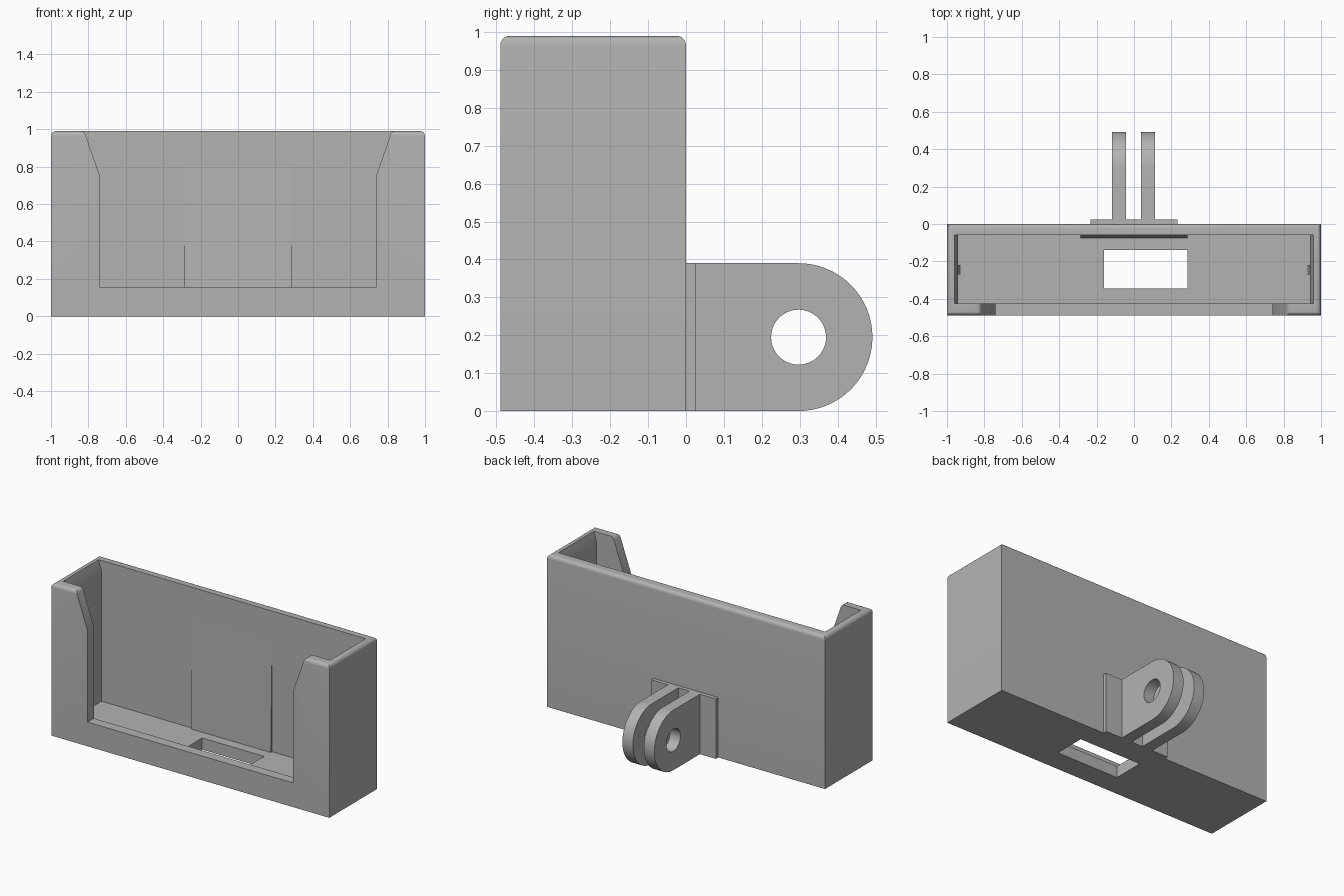
import bpy, bmesh, math
from mathutils import Vector

cube = bpy.data.objects.get("Cube")
if cube:
    bpy.data.objects.remove(cube, do_unlink=True)

grey = bpy.data.materials.new("plain grey plastic")
grey.use_nodes = True
grey.diffuse_color = (0.45, 0.45, 0.45, 1)
grey.node_tree.nodes["Principled BSDF"].inputs["Base Color"].default_value = (0.45, 0.45, 0.45, 1)


def prism(name, profile, axis, lo, hi):
    """Extrude a closed 2D profile along x, y or z, from lo to hi."""
    place = {"x": lambda a, b, d: (d, a, b),
             "y": lambda a, b, d: (a, d, b),
             "z": lambda a, b, d: (a, b, d)}[axis]
    bm = bmesh.new()
    face = bm.faces.new([bm.verts.new(place(a, b, lo)) for a, b in profile])
    new = bmesh.ops.extrude_face_region(bm, geom=[face])["geom"]
    moved = [g for g in new if isinstance(g, bmesh.types.BMVert)]
    bmesh.ops.translate(bm, verts=moved, vec=Vector(place(0, 0, hi - lo)))
    bmesh.ops.recalc_face_normals(bm, faces=bm.faces[:])
    mesh = bpy.data.meshes.new(name)
    bm.to_mesh(mesh)
    bm.free()
    mesh.materials.append(grey)
    obj = bpy.data.objects.new(name, mesh)
    bpy.context.collection.objects.link(obj)
    return obj


def rect(a0, a1, b0, b1):
    return [(a0, b0), (a1, b0), (a1, b1), (a0, b1)]


def arc(ca, cb, r, start, end, steps):
    angles = [math.radians(start + (end - start) * i / steps) for i in range(steps + 1)]
    return [(ca + r * math.cos(t), cb + r * math.sin(t)) for t in angles]


def mirrored(half):
    return half + [(-a, b) for a, b in reversed(half)]


def activate(obj):
    bpy.ops.object.select_all(action="DESELECT")
    obj.select_set(True)
    bpy.context.view_layer.objects.active = obj


def cut(obj, cutter):
    mod = obj.modifiers.new("cut", "BOOLEAN")
    mod.operation, mod.solver, mod.object = "DIFFERENCE", "EXACT", cutter
    activate(obj)
    bpy.ops.object.modifier_apply(modifier=mod.name)
    bpy.data.objects.remove(cutter, do_unlink=True)


def smooth(obj):
    activate(obj)
    bpy.ops.object.shade_smooth_by_angle(angle=math.radians(30))


# Holder shell with a rounded top rim
TOP, FLOOR, BACK = 0.99, 0.075, -0.06
shell = prism("holder_shell", rect(-1, 1, -0.49, 0), "z", 0, TOP)
bm = bmesh.new()
bm.from_mesh(shell.data)
rim = [e for e in bm.edges if all(v.co.z > TOP - 0.01 for v in e.verts)]
bmesh.ops.bevel(bm, geom=rim, offset=0.025, segments=5, profile=0.5, affect="EDGES")
bm.to_mesh(shell.data)
bm.free()

# Cavity, flared at the top of the side walls
cavity = mirrored([(0.94, FLOOR), (0.94, 0.92), (0.96, TOP), (0.96, 1.1)])
cut(shell, prism("cavity_cutter", cavity, "y", -0.425, BACK))

# Front opening with sloped shoulders and rounded upper corners
shoulder = arc(0.84, TOP - 0.025, 0.025, 160, 90, 5)
opening = mirrored([(0.74, 0.157), (0.74, 0.755)] + shoulder + [(0.84, 1.1)])
cut(shell, prism("opening_cutter", opening, "y", -0.6, -0.41))

# Cable slot through the floor
cut(shell, prism("slot_cutter", rect(-0.16, 0.285, -0.345, -0.14), "z", -0.1, 0.12))
smooth(shell)

# Tapered pressure pad on the back wall
pad = [(BACK + 0.01, FLOOR - 0.01), (BACK - 0.014, FLOOR - 0.01), (BACK, 0.8), (BACK + 0.01, 0.8)]
prism("back_pad", pad, "x", -0.287, 0.287)

# Slim tapered ribs on the side walls
for side, label in ((1, "left"), (-1, "right")):
    rib = [(side * a, b) for a, b in
           ((0.95, FLOOR - 0.01), (0.928, FLOOR - 0.01), (0.94, 0.7), (0.95, 0.7))]
    prism(label + "_side_rib", rib, "y", -0.27, -0.22)

# Mount plate and two pierced prongs on the back
prism("mount_plate", rect(-0.232, 0.232, -0.01, 0.025), "z", 0, 0.39)
outline = [(0.01, 0)] + arc(0.297, 0.195, 0.195, -90, 90, 32) + [(0.01, 0.39)]
for label, x0, x1 in (("right", -0.117, -0.042), ("left", 0.038, 0.113)):
    prong = prism(label + "_mount_prong", outline, "x", x0, x1)
    bore = arc(0.297, 0.195, 0.0725, 0, 360, 40)[:-1]
    cut(prong, prism("bore_cutter", bore, "x", x0 - 0.1, x1 + 0.1))
    smooth(prong)
